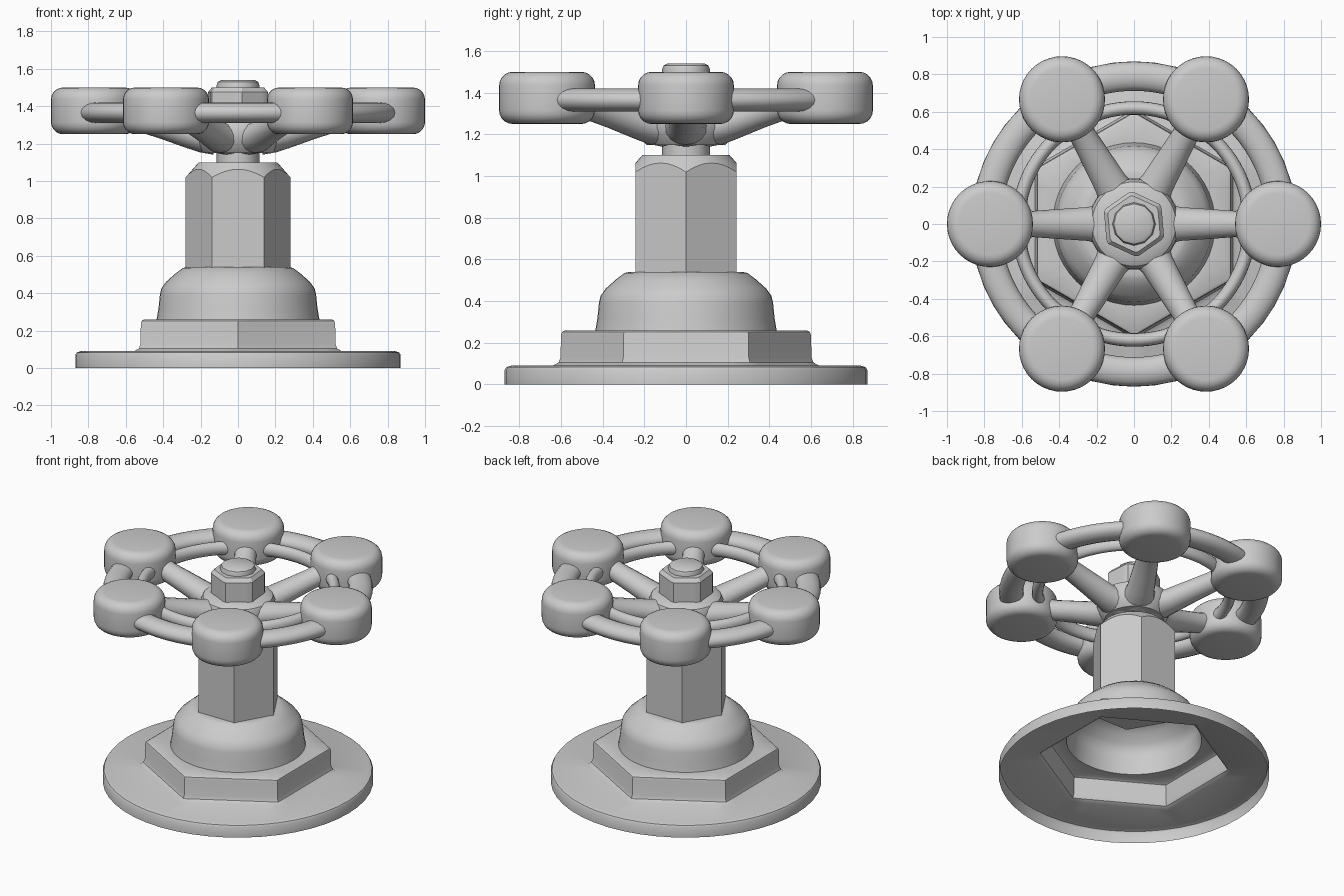
import bpy
from math import cos, sin, pi, radians
from mathutils import Vector

if "Cube" in bpy.data.objects:
    bpy.data.objects.remove(bpy.data.objects["Cube"])


def loft(name, rings, cap_start=True, cap_end=True, angle=35):
    """Skin a list of closed rings with quads."""
    n = len(rings[0])
    verts = [tuple(p) for r in rings for p in r]
    faces = [(k*n+i, k*n+(i+1) % n, (k+1)*n+(i+1) % n, (k+1)*n+i)
             for k in range(len(rings)-1) for i in range(n)]
    if cap_start:
        faces.append(tuple(reversed(range(n))))
    if cap_end:
        faces.append(tuple(range(len(verts)-n, len(verts))))
    me = bpy.data.meshes.new(name)
    me.from_pydata(verts, [], faces)
    ob = bpy.data.objects.new(name, me)
    bpy.context.collection.objects.link(ob)
    bpy.ops.object.select_all(action='DESELECT')
    bpy.context.view_layer.objects.active = ob
    ob.select_set(True)
    bpy.ops.object.shade_smooth_by_angle(angle=radians(angle))
    return ob


def circle(r, z, n=48, c=(0, 0)):
    return [(c[0]+r*cos(2*pi*i/n), c[1]+r*sin(2*pi*i/n), z) for i in range(n)]


def hexagon(r, z, phase=0.0, n=48, slope=None, r0=0.0):
    """Hexagon sampled with n points; slope lowers points beyond r0 (nut chamfer)."""
    out = []
    for i in range(n):
        a = 2*pi*i/n
        q = (a-phase) % (pi/3) - pi/6
        rr = r*cos(pi/6)/cos(q)
        zz = z if slope is None else z-(rr-r0)*slope
        out.append((rr*cos(a), rr*sin(a), zz))
    return out


def tube(name, path, sizes, n=16):
    """Elliptical tube along a path; sizes are (half width, half height)."""
    rings = []
    for k, p in enumerate(path):
        t = (path[min(k+1, len(path)-1)] - path[max(k-1, 0)]).normalized()
        side = Vector((0, 0, 1)).cross(t).normalized()
        up = t.cross(side)
        w, h = sizes[k]
        rings.append([p+side*w*cos(2*pi*i/n)+up*h*sin(2*pi*i/n) for i in range(n)])
    return loft(name, rings)


# Base shell, open underneath: round flange, hexagonal step, dome
P = pi/2
loft("base_shell", [
    circle(.87, 0), circle(.87, .07), circle(.862, .083), circle(.84, .09),
    hexagon(.64, .09, P), hexagon(.612, .105, P), hexagon(.602, .13, P),
    hexagon(.60, .235, P), hexagon(.595, .252, P), hexagon(.58, .26, P),
    circle(.435, .26), circle(.425, .32), circle(.418, .39), circle(.41, .425),
    circle(.385, .46), circle(.335, .505), circle(.295, .535), circle(.27, .54),
    circle(.23, .54)], cap_start=False, cap_end=False)

# Hexagonal column with a turned chamfer on top
loft("hex_column", [hexagon(.28, .50), hexagon(.28, 1.1, slope=1.15, r0=.21),
                    circle(.21, 1.1)], angle=25)

# Stem with chamfered tip
loft("stem", [circle(.115, 1.08, 12), circle(.115, 1.51, 12),
              circle(.108, 1.53, 12), circle(.09, 1.54, 12)])

# Retaining nut, slightly turned
N = radians(35)
loft("top_nut", [hexagon(.178, 1.32, N), hexagon(.178, 1.475, N),
                 hexagon(.155, 1.50, N)], angle=25)

# Wheel hub
loft("wheel_hub", [circle(.19, 1.15), circle(.215, 1.18), circle(.237, 1.23),
                   circle(.24, 1.28), circle(.225, 1.315), circle(.19, 1.335),
                   circle(.12, 1.34)])


def polar(r, a, z):
    return Vector((r*cos(a), r*sin(a), z))


for i in range(6):
    a = i*pi/3
    # Rounded knob
    c = polar(.77, a, 0)
    b = .065
    prof = [(.23-b+b*sin(t*pi/10), b-b*cos(t*pi/10)) for t in range(6)]
    rings = [circle(r, 1.25+h, 40, c) for r, h in prof]
    rings += [circle(r, 1.50-h, 40, c) for r, h in reversed(prof)]
    loft(f"knob_{i+1}", rings)

    # Tapered spoke rising outward, flared at the hub
    spoke = [(.12, 1.225, .125, .085), (.19, 1.235, .105, .083), (.25, 1.25, .09, .078),
             (.40, 1.295, .08, .07), (.54, 1.335, .07, .066), (.60, 1.352, .08, .075),
             (.68, 1.37, .10, .09)]
    tube(f"spoke_{i+1}", [polar(r, a, z) for r, z, w, h in spoke],
         [(w, h) for r, z, w, h in spoke])

    # Outer and inner rim bars to the next knob, flared where they meet it
    for label, rad, w, h in (("outer", .79, .078, .055), ("inner", .62, .036, .045)):
        path, sizes = [], []
        for k in range(17):
            u = k/16
            f = max(0, abs(2*u-1)-.45)**2*.12
            path.append(polar(rad, a+u*pi/3, 1.365))
            sizes.append((w+f*.5, h+f))
        tube(f"{label}_rim_{i+1}", path, sizes)
